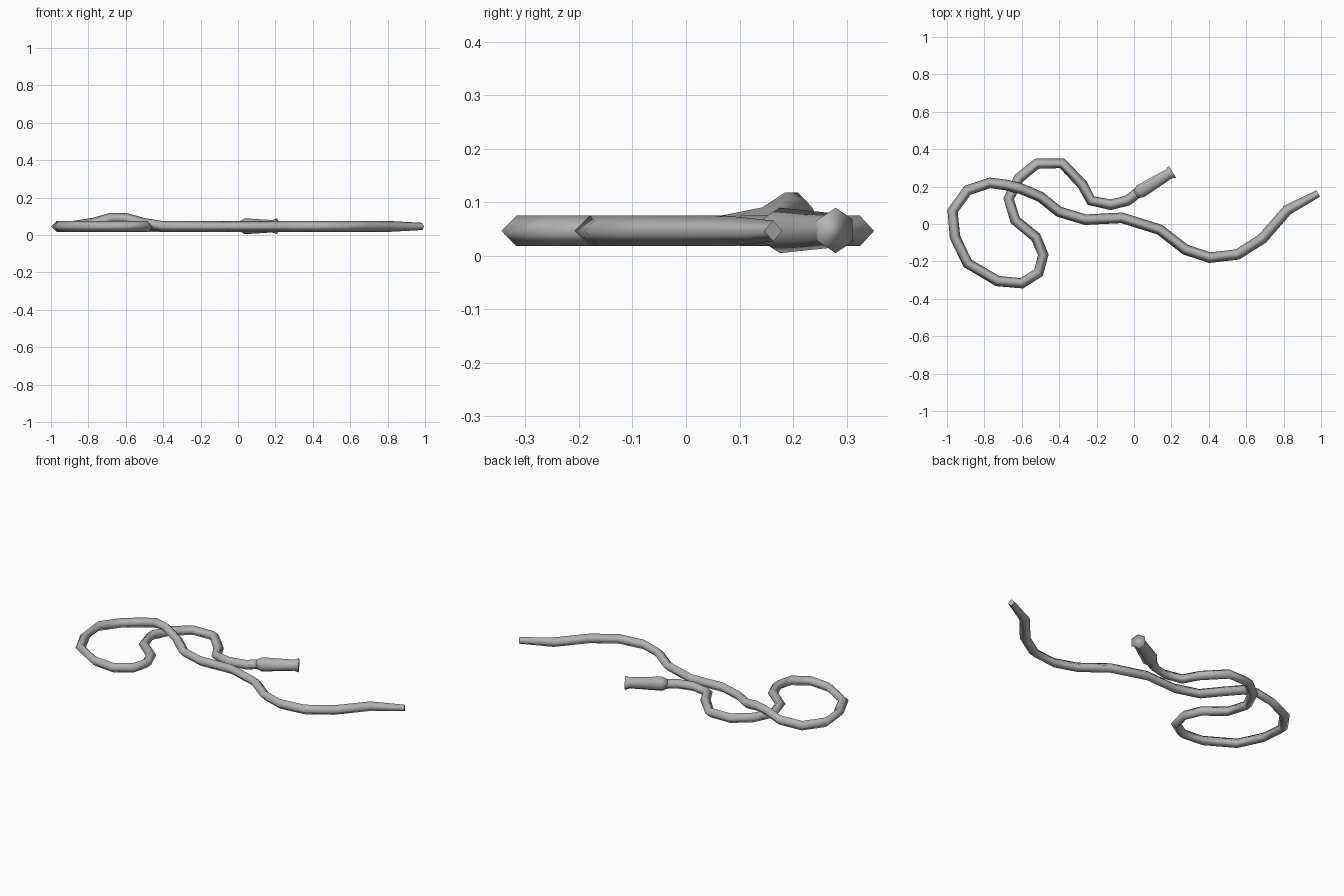
import bpy, bmesh, math
from mathutils import Vector, Matrix

if "Cube" in bpy.data.objects:
    bpy.data.objects.remove(bpy.data.objects["Cube"], do_unlink=True)

grey = bpy.data.materials.new("hose grey")
grey.use_nodes = True
grey.diffuse_color = (0.45, 0.45, 0.45, 1)
grey.node_tree.nodes["Principled BSDF"].inputs["Base Color"].default_value = (0.45, 0.45, 0.45, 1)

REST = 0.046     # height of the hose centre line
THICK = 0.0285   # hose radius

# Hose centre line as seen from above, from the nozzle to the free end
path = [(0.03, 0.175), (-0.035, 0.125), (-0.125, 0.103), (-0.23, 0.125), (-0.275, 0.21),
        (-0.385, 0.325), (-0.52, 0.322), (-0.615, 0.245), (-0.67, 0.135), (-0.635, 0.02),
        (-0.525, -0.07), (-0.485, -0.165), (-0.51, -0.26), (-0.6, -0.317), (-0.73, -0.305),
        (-0.89, -0.21), (-0.957, -0.07), (-0.97, 0.07), (-0.89, 0.18), (-0.77, 0.22),
        (-0.68, 0.208), (-0.6, 0.187), (-0.5, 0.145), (-0.4, 0.065), (-0.26, 0.023),
        (-0.065, 0.033), (0.137, -0.03), (0.275, -0.137), (0.404, -0.18), (0.553, -0.163),
        (0.687, -0.078), (0.82, 0.075), (0.985, 0.163)]
# Lift where the hose crosses over itself
lift = {19: 0.018, 20: 0.044, 21: 0.044, 22: 0.016}

# Hose: four-sided tube along the path, tapering at the free end
curve = bpy.data.curves.new("hose", "CURVE")
curve.dimensions = "3D"
curve.twist_mode = "Z_UP"
curve.bevel_depth = THICK
curve.bevel_resolution = 0
curve.use_fill_caps = True
spline = curve.splines.new("POLY")
spline.points.add(len(path) - 1)
for i, (p, (x, y)) in enumerate(zip(spline.points, path)):
    p.co = (x, y, REST + lift.get(i, 0), 1)
spline.points[-1].radius = 0.68
spline.use_smooth = True
curve.materials.append(grey)
hose = bpy.data.objects.new("hose", curve)
bpy.context.collection.objects.link(hose)

# Nozzle: six-sided turned shape, (distance along axis, radius)
profile = [(-0.03, 0.026), (0.0, 0.0425), (0.175, 0.033), (0.2, 0.0425)]
start, end = Vector((0.035, 0.175, REST + 0.001)), Vector((0.203, 0.278, REST + 0.001))
turn = Matrix.Translation(start) @ Matrix.Rotation(math.atan2(end.y - start.y, end.x - start.x), 4, "Z")
bm = bmesh.new()
rings = []
for d, r in profile:
    angles = [k * math.tau / 6 for k in range(6)]
    rings.append([bm.verts.new(turn @ Vector((d, r * math.sin(a), r * math.cos(a)))) for a in angles])
for a, b in zip(rings, rings[1:]):
    for k in range(6):
        n = (k + 1) % 6
        bm.faces.new((a[k], a[n], b[n], b[k]))
bm.faces.new(rings[0])
bm.faces.new(rings[-1])
bmesh.ops.recalc_face_normals(bm, faces=bm.faces)
for f in bm.faces:
    f.smooth = True
mesh = bpy.data.meshes.new("nozzle")
bm.to_mesh(mesh)
bm.free()
mesh.materials.append(grey)
bpy.context.collection.objects.link(bpy.data.objects.new("nozzle", mesh))
